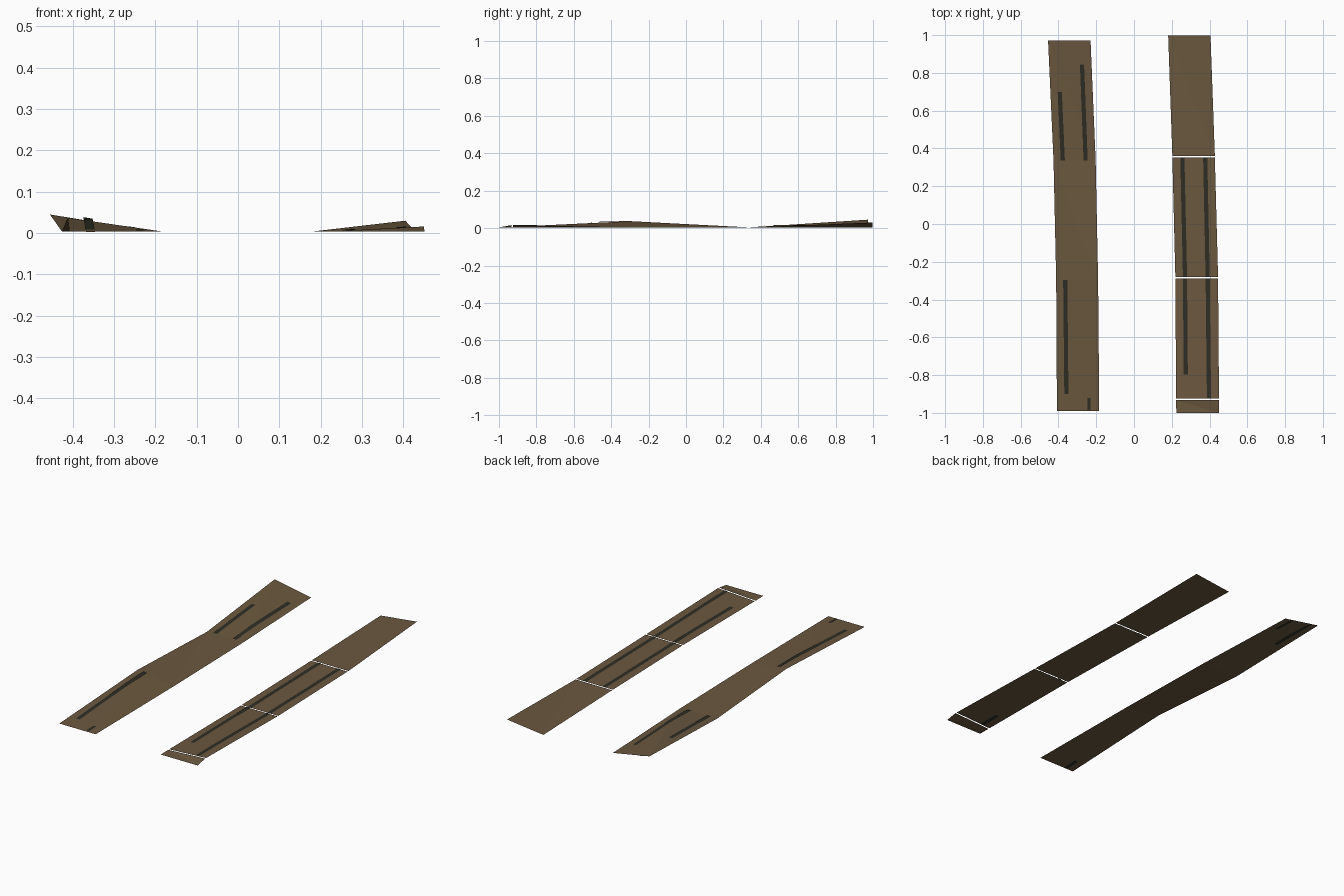
import bpy

if "Cube" in bpy.data.objects:
    bpy.data.objects.remove(bpy.data.objects["Cube"])


def material(name, rgb):
    m = bpy.data.materials.new(name)
    m.diffuse_color = (*rgb, 1)
    m.use_nodes = True
    m.node_tree.nodes["Principled BSDF"].inputs["Base Color"].default_value = m.diffuse_color
    return m


DIRT = material("brown dirt", (0.147, 0.098, 0.050))
DARK = material("dark rut", (0.027, 0.027, 0.018))


def make(name, verts, faces, mat):
    me = bpy.data.meshes.new(name)
    me.from_pydata(verts, [], faces)
    me.materials.append(mat)
    ob = bpy.data.objects.new(name, me)
    bpy.context.collection.objects.link(ob)


def panel(name, back, front):
    """One track panel; each row is y, left x, left z, right x, right z.
    Split in two triangles from back left to front right."""
    rows = [back, front]
    v = []
    for y, xl, zl, xr, zr in rows:
        v += [(xl, y, zl), (xr, y, zr)]
    make(name, v, [(0, 2, 3), (0, 3, 1)], DIRT)


def height(back, front, x, y):
    """Height of the panel surface under a point."""
    t = (back[0] - y) / (back[0] - front[0])
    row = [b + (f - b) * t for b, f in zip(back, front)]
    s = (x - row[1]) / (row[3] - row[1])
    zbl, zbr, zfl, zfr = back[2], back[4], front[2], front[4]
    if s < t:
        return zbl + t * (zfl - zbl) + s * (zfr - zfl)
    return zbl + s * (zbr - zbl) + t * (zfr - zbr)


def groove(name, rows, start, end, lift, w=0.011, n=8):
    """Thin strip following a panel; lift fades so it can sink under it."""
    v = []
    for i in range(n + 1):
        t = i / n
        x = start[0] + (end[0] - start[0]) * t
        y = start[1] + (end[1] - start[1]) * t
        d = lift[0] + (lift[1] - lift[0]) * t
        for sx in (-w, w):
            v.append((x + sx, y, max(0, height(*rows, x + sx, y) + d)))
    f = [(2 * i, 2 * i + 1, 2 * i + 3, 2 * i + 2) for i in range(n)]
    if start[1] > end[1]:
        f = [q[::-1] for q in f]
    make(name, v, f, DARK)


Z = 0.004
# left track: continuous panels with lifted outer corners
left = [(0.972, -0.455, 0.045, -0.230, Z), (0.335, -0.426, Z, -0.203, Z),
        (-0.295, -0.412, 0.037, -0.190, Z), (-0.99, -0.408, Z, -0.184, Z)]
for i in range(3):
    panel(f"left_track_{i}", left[i], left[i + 1])

# right track: panels separated by narrow gaps
right = [((0.997, 0.181, Z, 0.405, 0.030), (0.361, 0.203, Z, 0.428, Z)),
         ((0.353, 0.203, Z, 0.428, Z), (-0.281, 0.219, Z, 0.445, Z)),
         ((-0.288, 0.219, Z, 0.445, Z), (-0.924, 0.223, Z, 0.450, 0.016)),
         ((-0.932, 0.223, Z, 0.450, 0.016), (-1.0, 0.224, Z, 0.451, Z))]
for i, r in enumerate(right):
    panel(f"right_track_{i}", *r)

# dark grooves on the left track
back, front = (left[0], left[1]), (left[2], left[3])
groove("left_groove_back_outer", back, (-0.377, 0.336), (-0.405, 0.97), (0.004, -0.003))
groove("left_groove_back_inner", back, (-0.256, 0.336), (-0.280, 0.97), (0.004, -0.001))
groove("left_groove_front_outer", front, (-0.364, -0.296), (-0.357, -0.985), (0.007, -0.001))
groove("left_groove_front_inner", front, (-0.238, -0.92), (-0.238, -0.985), (0.001, 0.002), 0.009)

# dark grooves on the right track
groove("right_groove_mid_inner", right[1], (0.256, 0.352), (0.270, -0.280), (0.002, 0.002))
groove("right_groove_mid_outer", right[1], (0.377, 0.352), (0.390, -0.280), (0.002, 0.002))
groove("right_groove_front_inner", right[2], (0.270, -0.289), (0.275, -0.922), (0.004, -0.001))
groove("right_groove_front_outer", right[2], (0.390, -0.289), (0.397, -0.922), (0.002, 0.002))
